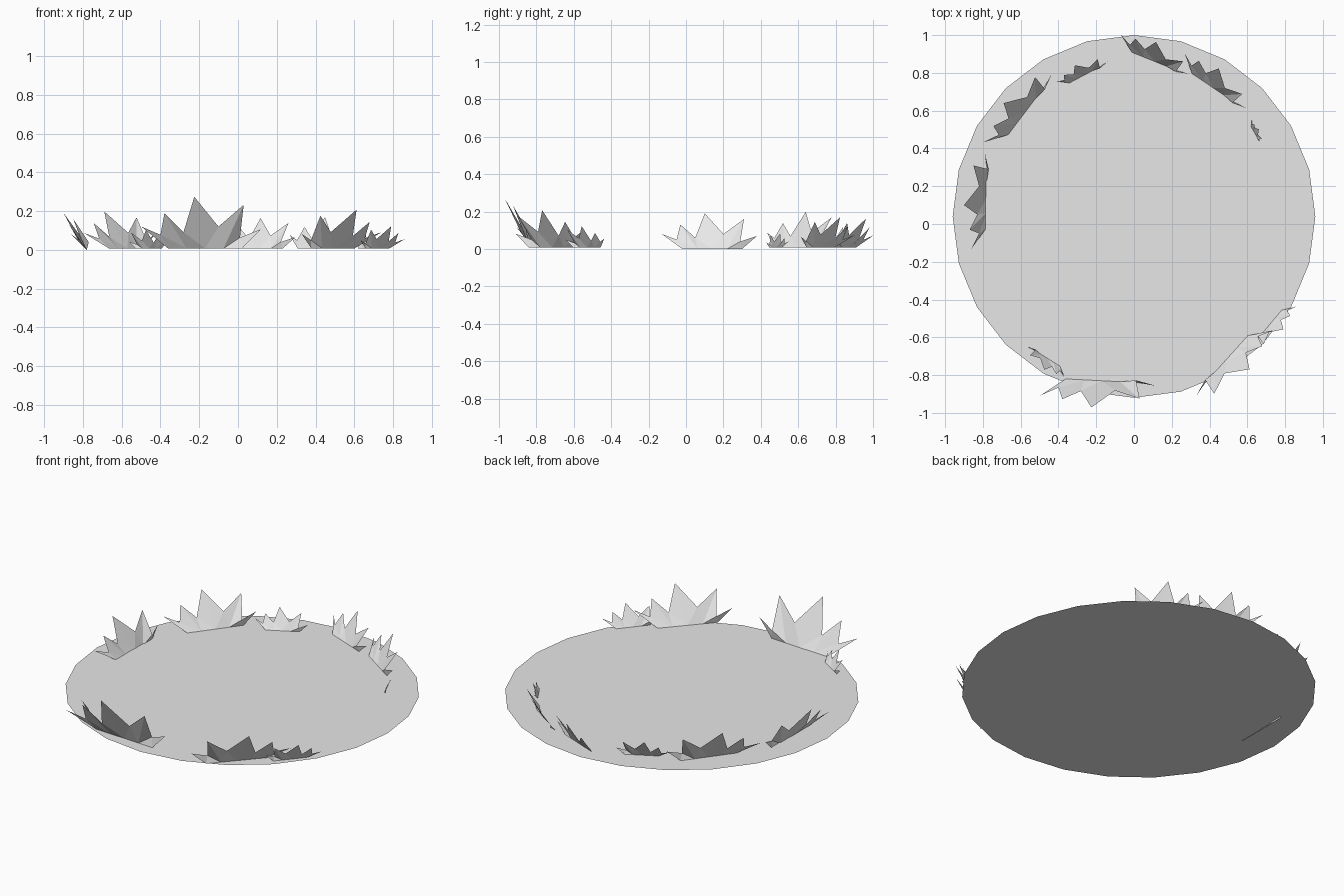
import bpy
import bmesh
from math import sin, cos, radians
from mathutils import Vector

cube = bpy.data.objects.get("Cube")
if cube:
    bpy.data.objects.remove(cube, do_unlink=True)

GROUND_HEIGHT = 0.008

# Single pale grey colour
grey = bpy.data.materials.new("pale_grey")
grey.use_nodes = True
grey.diffuse_color = (0.8, 0.8, 0.8, 1)
grey.node_tree.nodes["Principled BSDF"].inputs["Base Color"].default_value = grey.diffuse_color


def add_object(name, bm):
    mesh = bpy.data.meshes.new(name)
    bm.to_mesh(mesh)
    bm.free()
    mesh.materials.append(grey)
    obj = bpy.data.objects.new(name, mesh)
    bpy.context.collection.objects.link(obj)
    return obj


# Flat ground disc
bm = bmesh.new()
bmesh.ops.create_circle(bm, cap_ends=True, segments=24, radius=0.96)
for face in bm.faces:
    if face.normal.z < 0:
        face.normal_flip()
add_object("ground_disc", bm).location = (0, 0.04, GROUND_HEIGHT)

# Jagged top edge of a tuft: along the base, outward lean, height
HALF_BASE = 0.16
JAGGED_EDGE = [
    (-.27, .08, .08), (-.19, .04, .05), (-.17, .09, .13), (-.09, .05, .06),
    (-.04, .12, .19), (.06, .04, .08), (.17, .07, .16), (.15, -.01, .04),
    (.24, .01, .07),
]


def add_tuft(name, x, y, facing, size, height=None, flip=False, base=GROUND_HEIGHT):
    """Folded spiky sheet on a straight base, leaning towards the facing angle."""
    height = height or size
    angle = radians(facing)
    outward = Vector((cos(angle), sin(angle), 0))
    along = Vector((sin(angle), -cos(angle), 0)) * (-1 if flip else 1)
    origin = Vector((x, y, base))

    def place(s, lean, z):
        return origin + (along * s + outward * lean) * size + Vector((0, 0, z * height))

    bm = bmesh.new()
    last = len(JAGGED_EDGE) - 1
    top = [bm.verts.new(place(*point)) for point in JAGGED_EDGE]
    foot = [bm.verts.new(place(HALF_BASE * (2 * i / last - 1), 0, 0))
            for i in range(last + 1)]
    for i in range(last):
        # Split each panel so tips stay sharp and valleys fold
        if i % 2 == 0:
            bm.faces.new((foot[i], top[i + 1], top[i]))
            bm.faces.new((foot[i], foot[i + 1], top[i + 1]))
        else:
            bm.faces.new((foot[i], foot[i + 1], top[i]))
            bm.faces.new((foot[i + 1], top[i + 1], top[i]))
    # Upper side faces the middle of the disc
    if not flip:
        bmesh.ops.reverse_faces(bm, faces=bm.faces[:])
    add_object(name, bm)


# Tufts around the rim
add_tuft("left_side_tuft", -.78, .14, 180, 1, base=0)
add_tuft("back_corner_large_tuft", -.57, .60, 143, 1)
add_tuft("back_small_tuft", -.26, .79, 118, .58)
add_tuft("back_middle_tuft", .11, .86, 68, .82)
add_tuft("back_corner_medium_tuft", .42, .72, 56, .85)
add_tuft("side_tiny_tuft", .64, .48, 30, .25, height=.4)
add_tuft("front_corner_small_tuft", .72, -.53, -40, .6)
add_tuft("front_corner_large_tuft", .49, -.716, -42, 1.05)
add_tuft("front_large_tuft", -.17, -.83, -93, 1.2, height=1.4, flip=True)
add_tuft("front_small_tuft", -.46, -.71, -122, .5)
